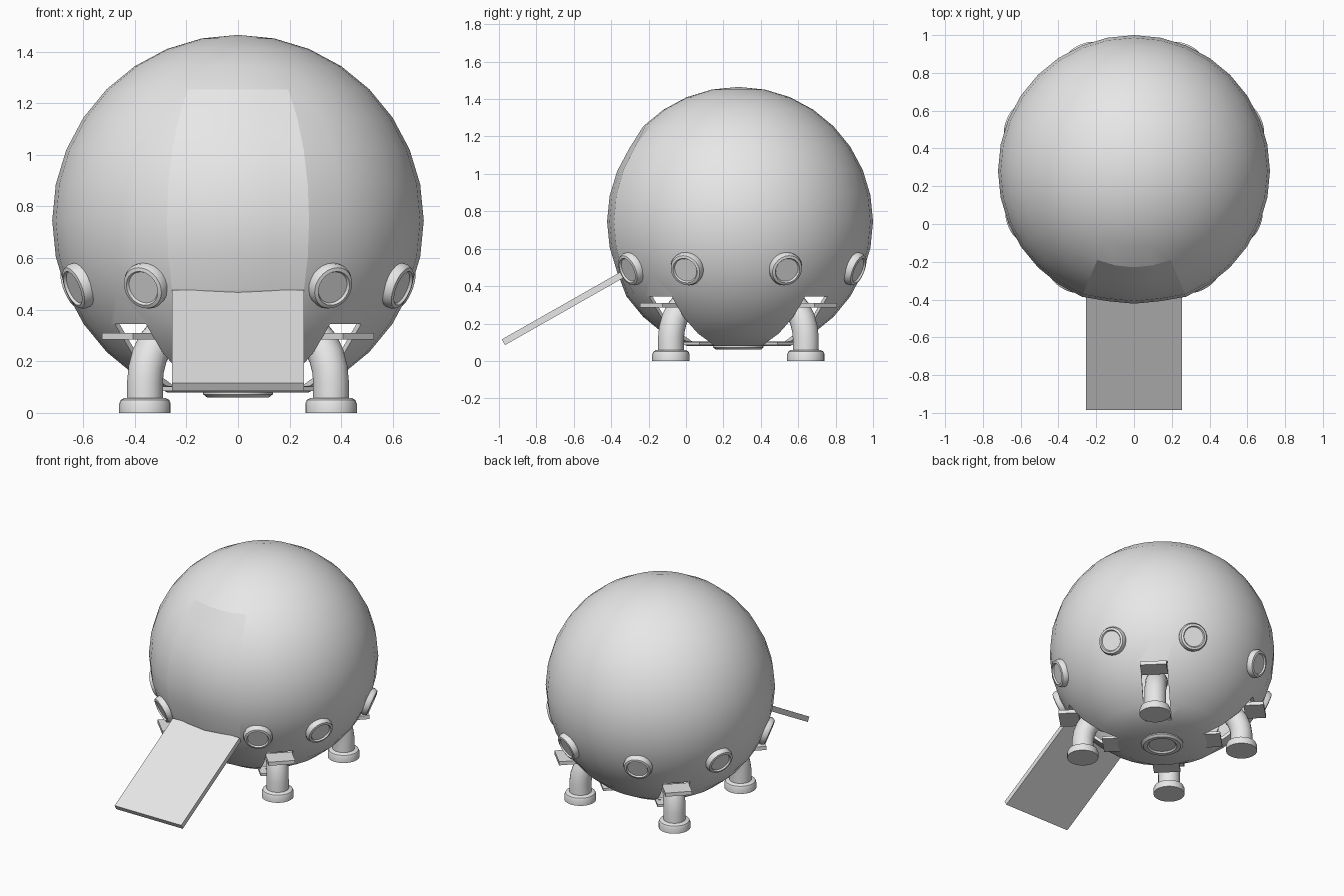
import bpy, bmesh
from math import sin, cos, pi, radians
from mathutils import Vector, Matrix

if "Cube" in bpy.data.objects:
    bpy.data.objects.remove(bpy.data.objects["Cube"])

CENTRE = Vector((0, 0.28, 0.745))
R = 0.72

grey = bpy.data.materials.new("pale_grey")
grey.use_nodes = True
grey.diffuse_color = (0.8, 0.8, 0.8, 1)
grey.node_tree.nodes["Principled BSDF"].inputs["Base Color"].default_value = (0.8, 0.8, 0.8, 1)


def finish(name, bm, matrix=Matrix(), smooth=True):
    """Turn a bmesh into a named, shaded object."""
    bmesh.ops.recalc_face_normals(bm, faces=bm.faces)
    mesh = bpy.data.meshes.new(name)
    bm.to_mesh(mesh)
    bm.free()
    mesh.materials.append(grey)
    obj = bpy.data.objects.new(name, mesh)
    obj.matrix_world = matrix
    bpy.context.collection.objects.link(obj)
    if smooth:
        smooth_shade(obj)
    return obj


def smooth_shade(obj):
    bpy.ops.object.select_all(action='DESELECT')
    obj.select_set(True)
    bpy.context.view_layer.objects.active = obj
    bpy.ops.object.shade_smooth_by_angle(angle=radians(35))


def box(name, low, high, matrix=Matrix()):
    bm = bmesh.new()
    bmesh.ops.create_cube(bm, size=1)
    low, high = Vector(low), Vector(high)
    for v in bm.verts:
        v.co = (low + high) / 2 + v.co * (high - low)
    return finish(name, bm, matrix, False)


def lathe(name, profile, matrix, steps=24):
    """Spin (radius, height) points about z."""
    bm = bmesh.new()
    verts = [bm.verts.new((r, 0, h)) for r, h in profile]
    edges = [bm.edges.new(pair) for pair in zip(verts, verts[1:])]
    bmesh.ops.spin(bm, geom=verts + edges, cent=(0, 0, 0), axis=(0, 0, 1),
                   angle=2 * pi, steps=steps, use_duplicate=False)
    bmesh.ops.remove_doubles(bm, verts=bm.verts, dist=0.0005)
    return finish(name, bm, matrix)


def tube(name, path, radius, matrix, sides=20):
    """Sweep a circle along a path in the local xz plane."""
    bm = bmesh.new()
    points = [Vector((x, 0, z)) for x, z in path]
    rings = []
    for i, p in enumerate(points):
        way = (points[min(i + 1, len(points) - 1)] - points[max(i - 1, 0)]).normalized()
        side = Vector((0, 1, 0))
        other = way.cross(side)
        rings.append([bm.verts.new(p + radius * (cos(a) * side + sin(a) * other))
                      for a in (2 * pi * k / sides for k in range(sides))])
    for a, b in zip(rings, rings[1:]):
        for k in range(sides):
            j = (k + 1) % sides
            bm.faces.new((a[k], a[j], b[j], b[k]))
    bm.faces.new(rings[0])
    bm.faces.new(rings[-1])
    return finish(name, bm, matrix)


# Spherical hull with a flat base and a shallow door panel at the front
bm = bmesh.new()
bmesh.ops.create_uvsphere(bm, u_segments=32, v_segments=16, radius=R)
bmesh.ops.delete(bm, geom=[v for v in bm.verts if v.co.z < -0.68], context='VERTS')
bmesh.ops.holes_fill(bm, edges=[e for e in bm.edges if e.is_boundary], sides=0)


def in_door(face):
    c = face.calc_center_median()
    return abs(c.x) < 0.26 and c.y < 0 and -0.28 < c.z < 0.46 and abs(c.x) < -0.4 * c.y


for e in bm.edges:
    if len({in_door(f) for f in e.link_faces}) == 2:
        e.smooth = False
for v in bm.verts:
    if abs(v.co.x) < 0.16 and v.co.y < 0 and -0.28 < v.co.z < 0.42:
        v.co *= 0.975
hull = finish("hull", bm, Matrix.Translation(CENTRE), False)
shell = hull.modifiers.new("shell", 'SOLIDIFY')
shell.thickness = 0.02
shell.offset = -1

# Leg bays cut through the hull on the four diagonals
cutters = []
base = Matrix.Translation((0, CENTRE.y, 0))
diagonals = [base @ Matrix.Rotation(radians(a), 4, 'Z') for a in (45, 135, 225, 315)]
for m in diagonals:
    cutter = box("bay_cutter", (0.22, -0.085, 0.105), (0.75, 0.085, 0.345), m)
    cutter.hide_render = True
    cut = hull.modifiers.new("bay", 'BOOLEAN')
    cut.operation = 'DIFFERENCE'
    cut.solver = 'EXACT'
    cut.object = cutter
    cutters.append(cutter)
bpy.context.view_layer.update()
graph = bpy.context.evaluated_depsgraph_get()
baked = bpy.data.meshes.new_from_object(hull.evaluated_get(graph))
hull.modifiers.clear()
hull.data = baked
for cutter in cutters:
    bpy.data.objects.remove(cutter)
smooth_shade(hull)

# Legs, feet and the two open hatches of each bay
leg_path = [(0.51, 0.04), (0.51, 0.12), (0.503, 0.17), (0.485, 0.22),
            (0.455, 0.265), (0.415, 0.3), (0.36, 0.325)]
foot = [(0, 0), (0.1, 0), (0.1, 0.035), (0.094, 0.05), (0.08, 0.058), (0, 0.058)]
for m in diagonals:
    tube("leg", leg_path, 0.07, m)
    lathe("foot", foot, m @ Matrix.Translation((0.51, 0, 0)))
    box("upper_hatch", (0.53, -0.085, 0.285), (0.66, 0.085, 0.31), m)
    box("lower_hatch", (0.27, -0.085, 0.085), (0.38, 0.085, 0.102), m)

# Portholes: a bevelled rim around a recessed pane
porthole = [(0.088, -0.03), (0.092, 0.012), (0.084, 0.03), (0.07, 0.034),
            (0.064, 0.024), (0, 0.024)]
for angle in (32, 66, 112, 157):
    for side in (-1, 1):
        a = radians(angle)
        tilt = radians(-20.5)
        out = Vector((side * sin(a) * cos(tilt), -cos(a) * cos(tilt), sin(tilt)))
        turn = out.to_track_quat('Z', 'Y').to_matrix().to_4x4()
        lathe("porthole", porthole, Matrix.Translation(CENTRE + out * (R - 0.005)) @ turn)

# Round fitting beneath the hull
lathe("belly_port", [(0.135, 0.09), (0.135, 0.072), (0.12, 0.06), (0.095, 0.06),
                     (0.085, 0.07), (0, 0.07)], base)

# Entry ramp sloping down at the front
top, toe = Vector((0, -0.365, 0.467)), Vector((0, -0.985, 0.115))
along = toe - top
slope = Matrix.Translation(top) @ along.to_track_quat('-Y', 'Z').to_matrix().to_4x4()
box("ramp", (-0.255, -along.length, -0.035), (0.255, 0.02, 0), slope)
